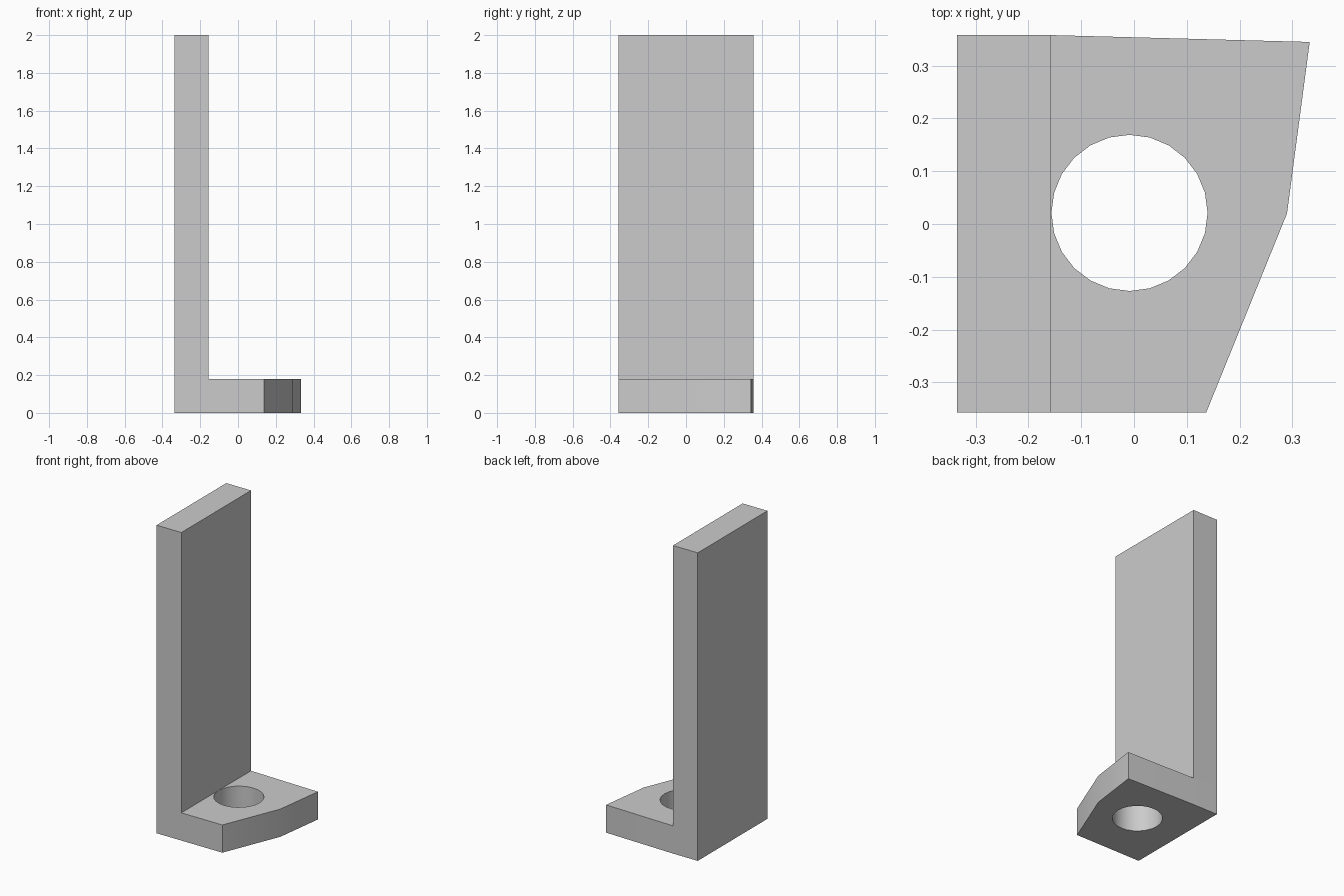
import bpy
import bmesh
import math
from mathutils import Vector

cube = bpy.data.objects.get("Cube")
if cube:
    bpy.data.objects.remove(cube, do_unlink=True)

WALL_X = -0.157
FRONT, BACK = -0.357, 0.358
FOOT_H, TOTAL_H = 0.18, 2.0
HOLE_CENTRE, HOLE_R, HOLE_SIDES = Vector((-0.0085, 0.021, 0)), 0.148, 24

grey = bpy.data.materials.new("plain grey")
grey.use_nodes = True
colour = (0.6, 0.6, 0.6, 1)
grey.diffuse_color = colour
grey.node_tree.nodes["Principled BSDF"].inputs["Base Color"].default_value = colour

bm = bmesh.new()


def loop_edges(verts):
    """Join a ring of vertices with edges."""
    return [bm.edges.new((v, verts[(i + 1) % len(verts)])) for i, v in enumerate(verts)]


def raise_faces(faces, height):
    """Extrude faces straight up and return the new top faces."""
    geom = bmesh.ops.extrude_face_region(bm, geom=faces)["geom"]
    moved = [g for g in geom if isinstance(g, bmesh.types.BMVert)]
    bmesh.ops.translate(bm, verts=moved, vec=(0, 0, height))
    return [g for g in geom if isinstance(g, bmesh.types.BMFace)]


# Foot outline with its angled outer edge, and the round bolt hole
outline = [bm.verts.new((x, y, 0)) for x, y in (
    (WALL_X, FRONT), (0.137, FRONT), (0.29, 0.02), (0.333, 0.345), (WALL_X, BACK))]
hole = []
for i in range(HOLE_SIDES):
    a = math.tau * i / HOLE_SIDES
    hole.append(bm.verts.new(HOLE_CENTRE + HOLE_R * Vector((math.cos(a), math.sin(a), 0))))
edges = loop_edges(outline) + loop_edges(hole)
bmesh.ops.triangle_fill(bm, edges=edges, use_beauty=True, normal=(0, 0, 1))

# Strip under the upright wall, sharing the foot's inner edge
corners = [bm.verts.new((-0.335, y, 0)) for y in (BACK, FRONT)]
bm.faces.new((outline[0], outline[-1], *corners))

# Raise the whole foot, then the wall strip alone
tops = raise_faces(bm.faces[:], FOOT_H)
strip = [f for f in tops if f.calc_center_median().x < WALL_X - 0.05]
foot_tops = [f for f in tops if f not in strip]
wall_top = raise_faces(strip, TOTAL_H - FOOT_H)
bmesh.ops.recalc_face_normals(bm, faces=bm.faces[:])

mesh = bpy.data.meshes.new("angle_bracket")
bm.to_mesh(mesh)
bm.free()
mesh.materials.append(grey)
bracket = bpy.data.objects.new("angle_bracket", mesh)
bpy.context.collection.objects.link(bracket)

# Smooth the hole and the shallow outer bend, keep corners sharp
bpy.ops.object.select_all(action="DESELECT")
bracket.select_set(True)
bpy.context.view_layer.objects.active = bracket
bpy.ops.object.shade_smooth_by_angle(angle=math.radians(30))
